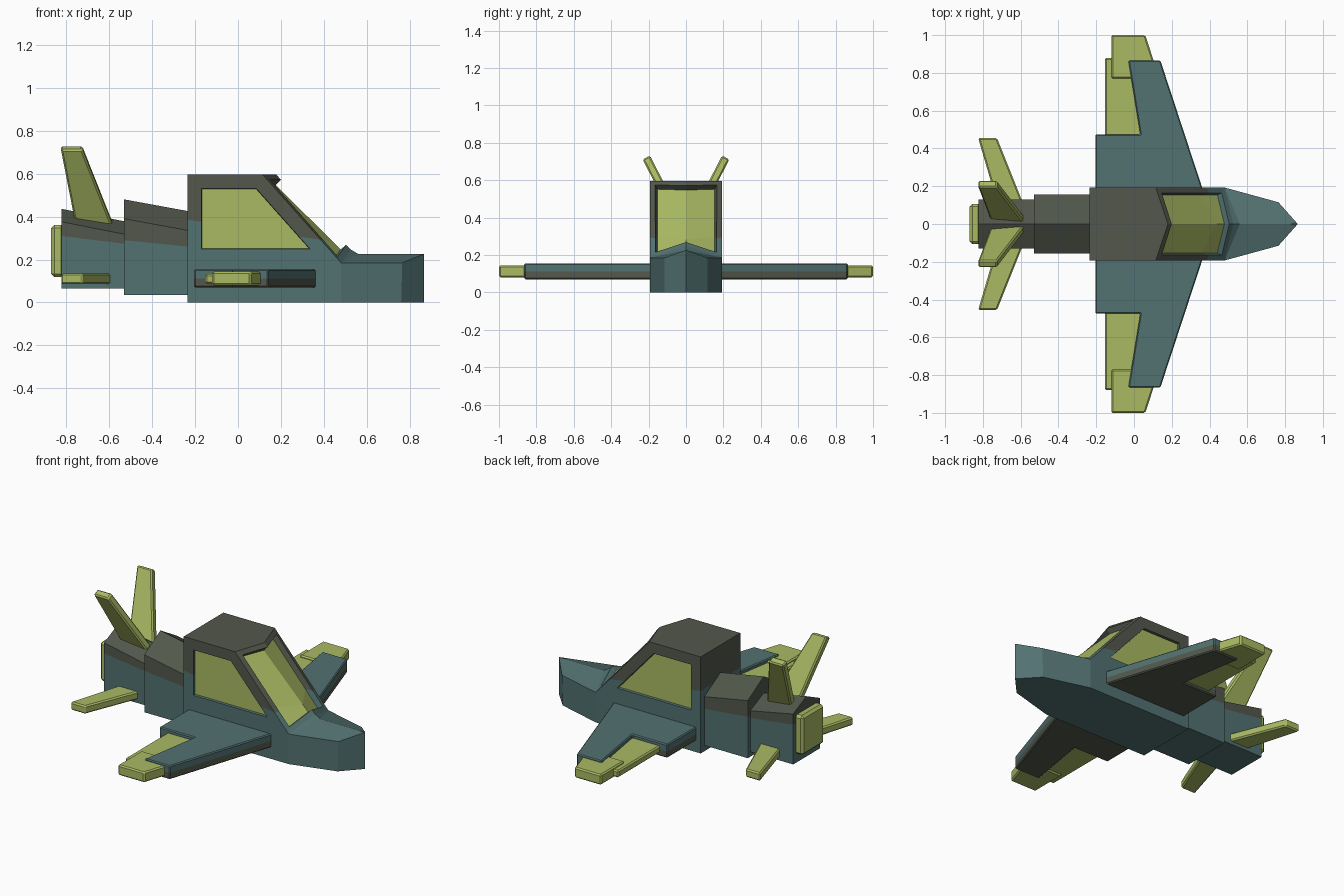
import bpy, bmesh
from mathutils import Matrix, Vector

if "Cube" in bpy.data.objects:
    bpy.data.objects.remove(bpy.data.objects["Cube"])


def material(name, rgb):
    m = bpy.data.materials.new(name)
    m.diffuse_color = (*rgb, 1)
    m.use_nodes = True
    m.node_tree.nodes["Principled BSDF"].inputs["Base Color"].default_value = m.diffuse_color
    return m


TEAL = material("teal paint", (0.085, 0.165, 0.165))
GREY = material("olive grey paint", (0.085, 0.097, 0.072))
LIME = material("lime trim", (0.40, 0.49, 0.125))


def finish(name, bm, mats, mirror=False):
    bmesh.ops.recalc_face_normals(bm, faces=bm.faces)
    me = bpy.data.meshes.new(name)
    bm.to_mesh(me)
    bm.free()
    for m in mats:
        me.materials.append(m)
    ob = bpy.data.objects.new(name, me)
    bpy.context.collection.objects.link(ob)
    if mirror:
        mod = ob.modifiers.new("mirror", 'MIRROR')
        mod.use_axis = (False, True, False)
        mod.use_mirror_merge = False
    return ob


def two_tone(bm, co, no, above, below):
    """Cut along a plane; colour faces above / below it, keeping windows (index 2)."""
    co, no = Vector(co), Vector(no)
    bmesh.ops.bisect_plane(bm, geom=bm.verts[:] + bm.edges[:] + bm.faces[:],
                           plane_co=co, plane_no=no)
    for f in bm.faces:
        if f.material_index != 2:
            side = (f.calc_center_median() - co).dot(no)
            f.material_index = above if side > 0 else below


def prism(pts, z0, z1, bevel=0.008):
    bm = bmesh.new()
    f = bm.faces.new([bm.verts.new((x, y, z0)) for x, y in pts])
    ext = bmesh.ops.extrude_face_region(bm, geom=[f])
    bmesh.ops.translate(bm, vec=(0, 0, z1 - z0),
                        verts=[v for v in ext["geom"] if isinstance(v, bmesh.types.BMVert)])
    bmesh.ops.recalc_face_normals(bm, faces=bm.faces)
    if bevel:
        bmesh.ops.bevel(bm, geom=bm.edges[:], offset=bevel, segments=1, affect='EDGES')
    return bm


# Cabin and nose: one hull with a pointed windshield
bm = bmesh.new()
side_pts = {
    "A": (-.235, .193, 0), "B": (.48, .193, 0), "C": (.76, .115, 0),
    "D": (-.235, .193, .185), "E": (.48, .193, .185), "F": (.765, .115, .185),
    "G": (-.235, .193, .595), "H": (.115, .193, .595)}
mid_pts = {"T": (.867, 0, 0), "U": (.867, 0, .226), "V": (.525, 0, .247),
           "X": (.56, 0, .226), "W": (.18, 0, .595)}
mid = {k: bm.verts.new(p) for k, p in mid_pts.items()}
sides, side_faces, shield_faces = [], [], []
for s in (1, -1):
    v = dict(mid)
    v.update({k: bm.verts.new((x, y * s, z)) for k, (x, y, z) in side_pts.items()})
    sides.append(v)
    for loop in ("ABED", "BCFE", "CTUF", "EFUX", "EXV"):
        bm.faces.new([v[c] for c in loop])
    side_faces.append(bm.faces.new([v[c] for c in "DEHG"]))
    shield_faces.append(bm.faces.new([v[c] for c in "EVWH"]))
L, R = sides
bm.faces.new([L[c] for c in "ABCT"] + [R[c] for c in "CBA"])
bm.faces.new([L[c] for c in "GHW"] + [R[c] for c in "HG"])
bm.faces.new([L[c] for c in "ADG"] + [R[c] for c in "GDA"])
bmesh.ops.recalc_face_normals(bm, faces=bm.faces)
# Recessed side windows and windshield
for faces, frame, depth in ((side_faces, .065, .015), (shield_faces, .03, .032)):
    bmesh.ops.inset_region(bm, faces=faces, thickness=frame, use_even_offset=True)
    bmesh.ops.inset_region(bm, faces=faces, thickness=.002, depth=-depth,
                           use_even_offset=True)
    for f in faces:
        f.material_index = 2
two_tone(bm, (0, 0, .35), (.15, 0, 1), 1, 0)
finish("cabin_and_nose", bm, (TEAL, GREY, LIME))


# Rear fuselage segments with ridged, sloping tops
def segment(name, x0, x1, hw, zb, ridge, drop, band):
    bm = bmesh.new()
    rings = []
    for x, r in ((x0, ridge[0]), (x1, ridge[1])):
        rings.append([bm.verts.new((x, y, z)) for y, z in
                      ((-hw, zb), (hw, zb), (hw, r - drop), (0, r), (-hw, r - drop))])
    for i in range(5):
        j = (i + 1) % 5
        bm.faces.new((rings[0][i], rings[0][j], rings[1][j], rings[1][i]))
    for ring in rings:
        bm.faces.new(ring)
    slope = (band[1] - band[0]) / (x1 - x0)
    two_tone(bm, (x0, 0, band[0]), (-slope, 0, 1), 1, 0)
    finish(name, bm, (TEAL, GREY))


segment("middle_fuselage", -.53, -.23, .155, .035, (.48, .425), .09, (.29, .26))
segment("tail_fuselage", -.822, -.52, .13, .065, (.436, .376), .06, (.31, .272))

# Rear exhaust block
bm = prism([(-.87, -.107), (-.81, -.107), (-.81, .107), (-.87, .107)], .118, .362, .015)
finish("exhaust", bm, (LIME,))

# Wings: teal above, grey below
bm = prism([(-.205, .15), (-.205, .475), (.033, .475), (-.03, .865),
            (.14, .865), (.375, .15)], .07, .154, .006)
two_tone(bm, (0, 0, .111), (0, 0, 1), 0, 1)
finish("wings", bm, (TEAL, GREY), True)

# Lime wing flaps, wing tips and tailplanes
for name, pts, z0, z1 in (
        ("wing_flaps", [(-.153, .45), (.06, .45), (0, .88), (-.153, .88)], .088, .132),
        ("wing_tips", [(-.12, .77), (-.12, 1), (.06, 1), (.135, .77)], .08, .144),
        ("tailplanes", [(-.825, .455), (-.725, .455), (-.575, .08), (-.715, .08)], .085, .135)):
    finish(name, prism(pts, z0, z1), (LIME,), True)

# Splayed tail fins
bm = prism([(-.825, 0), (-.725, 0), (-.577, -.42), (-.752, -.42)], -.022, .022)
up = Vector((0, .46, .89)).normalized()
across = Vector((1, 0, 0)).cross(up)
rot = Matrix(((1, 0, 0), up, across)).transposed().to_4x4()
bmesh.ops.transform(bm, matrix=Matrix.Translation((0, .2125, .721)) @ rot, verts=bm.verts)
finish("tail_fins", bm, (LIME,), True)
